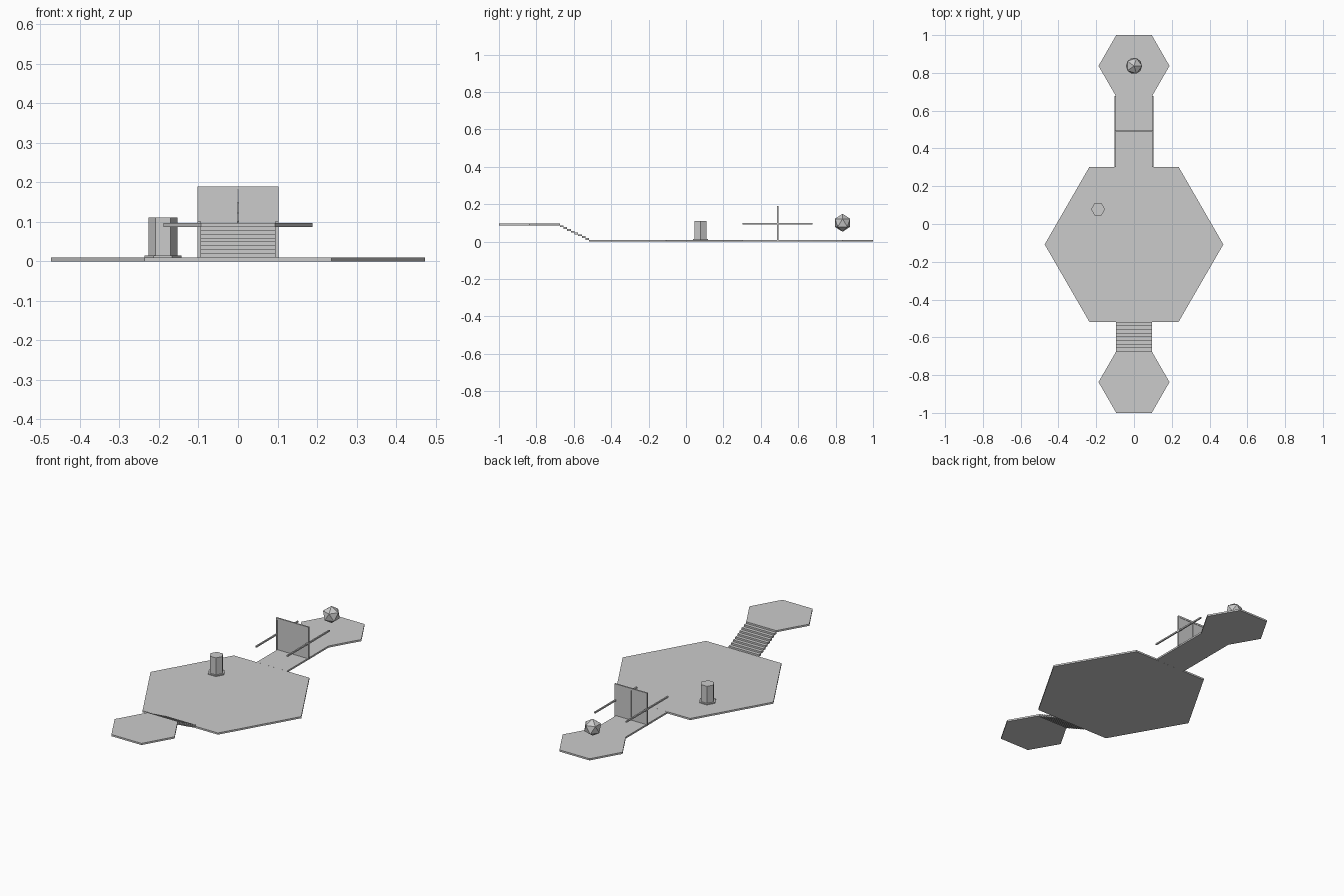
import bpy
from math import pi

if "Cube" in bpy.data.objects:
    bpy.data.objects.remove(bpy.data.objects["Cube"])


def hexagon(name, x, y, z0, z1, r):
    """Hexagonal prism with corners pointing along x."""
    bpy.ops.mesh.primitive_cylinder_add(vertices=6, radius=r, depth=z1 - z0,
                                        location=(x, y, (z0 + z1) / 2),
                                        rotation=(0, 0, pi / 6))
    bpy.context.object.name = name


def box(name, x0, x1, y0, y1, z0, z1):
    bpy.ops.mesh.primitive_cube_add(size=1, location=((x0 + x1) / 2, (y0 + y1) / 2, (z0 + z1) / 2))
    ob = bpy.context.object
    ob.name = name
    ob.scale = (x1 - x0, y1 - y0, z1 - z0)


T = 0.0097  # floor thickness and stair rise

# Floors
hexagon("main_floor", 0, -0.108, 0, T, 0.473)
hexagon("back_floor", 0, 0.837, 0, T, 0.188)
hexagon("raised_front_floor", 0, -0.837, 9 * T, 10 * T, 0.188)
box("corridor_floor", -0.095, 0.095, 0.302, 0.675, 0, T)

# Stairs rising towards the front
STEPS = 8
y_top, y_low = -0.674, -0.518
depth = (y_low - y_top) / STEPS
for i in range(STEPS):
    y1 = y_low - i * depth
    box(f"stair_{i + 1}", -0.095, 0.095, y1 - depth, y1, (i + 1) * T, (i + 2) * T)

# Door frame, door leaves and side rails
box("door_lintel", -0.102, 0.102, 0.486, 0.494, 0.18, 0.19)
for s, side in ((-1, "left"), (1, "right")):
    xs = sorted((s * 0.094, s * 0.102))
    box(f"door_post_{side}", *xs, 0.486, 0.494, T * 0.5, 0.18)
    xs = sorted((s * 0.001, s * 0.094))
    box(f"door_leaf_{side}", *xs, 0.488, 0.492, T, 0.18)
    xs = sorted((s * 0.094, s * 0.102))
    box(f"side_rail_{side}", *xs, 0.302, 0.677, 0.0925, 0.1005)

# Pedestal
hexagon("pedestal_base", -0.19, 0.078, T, 0.015, 0.047)
hexagon("pedestal_column", -0.19, 0.078, 0.015, 0.111, 0.037)

# Floating crystal
bpy.ops.mesh.primitive_ico_sphere_add(subdivisions=1, radius=0.048, location=(0, 0.837, 0.101))
bpy.context.object.name = "crystal"
